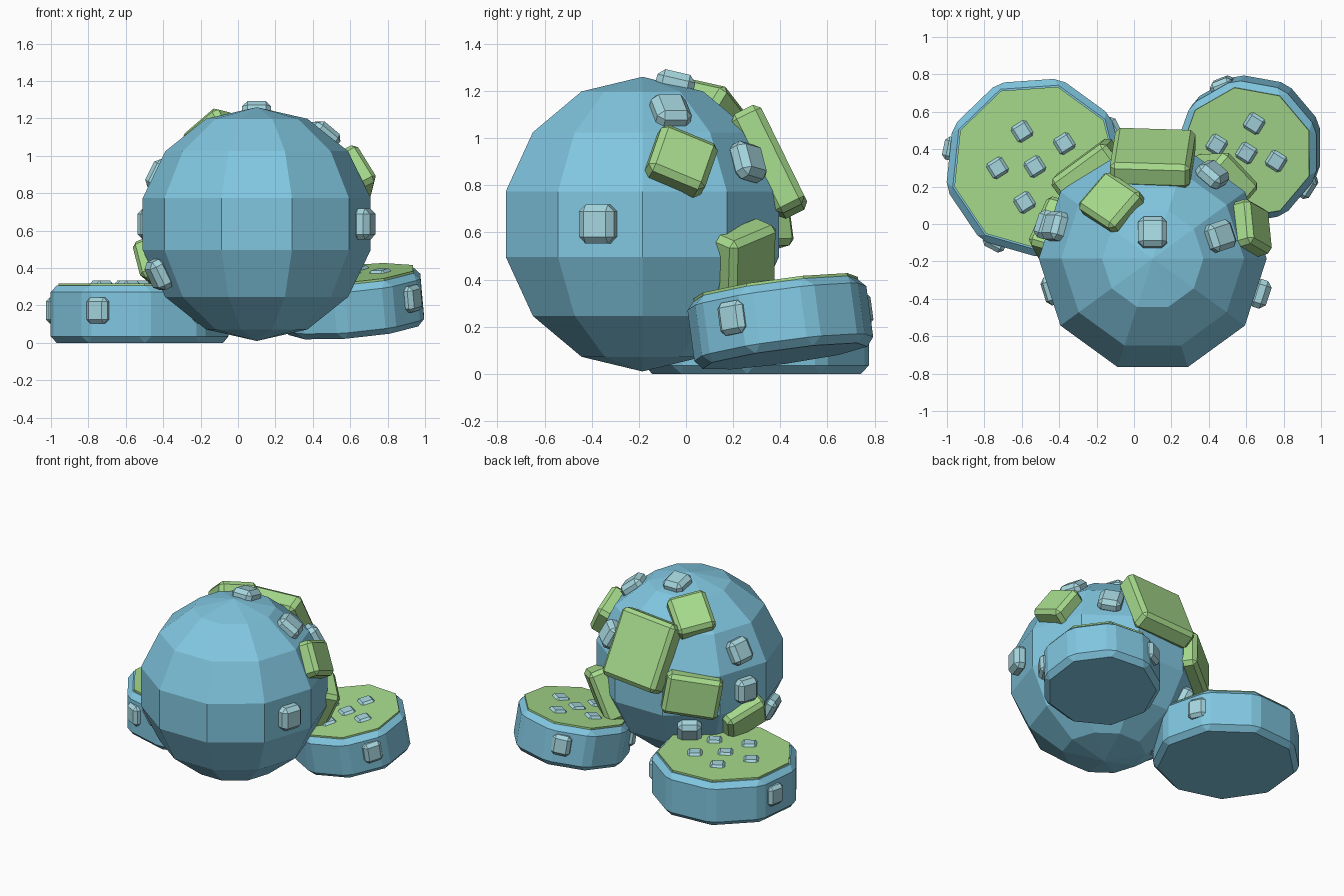
import bpy, bmesh
from math import radians, sin, cos
from mathutils import Vector, Matrix

if "Cube" in bpy.data.objects:
    bpy.data.objects.remove(bpy.data.objects["Cube"])


def material(name, rgb):
    m = bpy.data.materials.new(name)
    m.diffuse_color = (*rgb, 1)
    m.use_nodes = True
    m.node_tree.nodes["Principled BSDF"].inputs["Base Color"].default_value = m.diffuse_color
    return m


BLUE = material("blue", (0.22, 0.57, 0.75))
PALE = material("pale_blue", (0.38, 0.67, 0.73))
GREEN = material("green", (0.38, 0.70, 0.26))


def finish(bm, name, mat, matrix):
    me = bpy.data.meshes.new(name)
    bm.to_mesh(me)
    bm.free()
    me.materials.append(mat)
    ob = bpy.data.objects.new(name, me)
    ob.matrix_world = matrix
    bpy.context.collection.objects.link(ob)
    return ob


def bevel(bm, width):
    if width:
        bmesh.ops.bevel(bm, geom=bm.edges[:], offset=width, segments=1,
                        affect='EDGES', profile=0.5)


def block(name, size, matrix, mat, width):
    bm = bmesh.new()
    bmesh.ops.create_cube(bm, size=1)
    bmesh.ops.scale(bm, vec=size, verts=bm.verts)
    bevel(bm, width)
    return finish(bm, name, mat, matrix)


def disc(name, sides, radius, depth, first_angle, matrix, mat, width):
    bm = bmesh.new()
    bmesh.ops.create_cone(bm, cap_ends=True, segments=sides, radius1=radius,
                          radius2=radius, depth=depth)
    a0 = min(bm.verts, key=lambda v: (v.co - Vector((0, radius, v.co.z))).length).co
    turn = radians(first_angle) - Vector((1, 0)).angle_signed(a0.xy) * -1
    bmesh.ops.rotate(bm, verts=bm.verts, matrix=Matrix.Rotation(turn, 3, 'Z'))
    bevel(bm, width)
    return finish(bm, name, mat, matrix)


def outward(direction, radius, twist):
    """Frame with z along the direction, at the given distance."""
    d = Vector(direction).normalized()
    return (Matrix.Translation(d * radius) @ d.to_track_quat('Z', 'Y').to_matrix().to_4x4()
            @ Matrix.Rotation(radians(twist), 4, 'Z'))


# Round body
centre = Matrix.Translation((0.10, -0.185, 0.635))
bm = bmesh.new()
bmesh.ops.create_uvsphere(bm, u_segments=10, v_segments=7, radius=0.625)
bmesh.ops.rotate(bm, verts=bm.verts, matrix=Matrix.Rotation(radians(90), 3, 'Z'))
finish(bm, "body", BLUE, centre)

# Small raised blocks on the body: direction, distance, twist
studs = [((0, .14, .60), .615, 0), ((.36, .12, .48), .61, 0),
         ((.32, .45, .265), .61, -12), ((.58, -.19, 0), .605, 0),
         ((-.54, .18, .27), .605, 8), ((-.60, .19, 0), .605, 0),
         ((-.54, -.17, -.28), .61, 0), ((-.325, .467, -.27), .61, 0)]
for i, (d, r, t) in enumerate(studs):
    block(f"body_stud_{i}", (.155, .165, .095), centre @ outward(d, r, t), PALE, .028)

# Large green plates on the back of the body: direction, distance, size, twist
plates = [((0, .55, .27), .60, (.43, .47, .14), -4),
          ((-.23, .31, .51), .605, (.26, .28, .13), 16),
          ((-.37, .50, .02), .60, (.37, .28, .13), -10),
          ((.38, .44, -.19), .60, (.28, .36, .14), 18),
          ((-.55, .16, -.22), .60, (.30, .22, .13), 20),
          ((.53, .165, .27), .61, (.26, .24, .13), -25)]
for i, (d, r, s, t) in enumerate(plates):
    block(f"back_plate_{i}", s, centre @ outward(d, r, t), GREEN, .026)


def foot(name, matrix, radius, depth, angle, side_angles, ring_angles, ring_radius, twist):
    # Drum, green sole, raised blocks on the sole and around the rim
    disc(name, 9, radius, depth, angle, matrix, BLUE, .035)
    disc(name + "_sole", 9, radius * .905, .03, angle,
         matrix @ Matrix.Translation((0, 0, depth / 2 - .003)), GREEN, 0)
    spots = [(0, 0)] + [(ring_radius * cos(radians(a)), ring_radius * sin(radians(a)))
                        for a in ring_angles]
    for i, (x, y) in enumerate(spots):
        m = (matrix @ Matrix.Translation((x, y, depth / 2 + .004))
             @ Matrix.Rotation(radians(twist), 4, 'Z'))
        block(f"{name}_sole_stud_{i}", (.10, .10, .045), m, PALE, .016)
    for i, a in enumerate(side_angles):
        d = (cos(radians(a)), sin(radians(a)), 0)
        m = matrix @ Matrix.Translation((0, 0, .02)) @ outward(d, radius * .953, 0)
        block(f"{name}_rim_stud_{i}", (.125, .14, .065), m, PALE, .022)


# Left foot lies flat, right foot is smaller and tilted
foot("left_foot", Matrix.Translation((-.53, .307, .153)), .49, .306, 74,
     (242, 168, 26, 315), range(38, 398, 72), .20, 32)
tilt = Vector((-.09, -.135, 1)).to_track_quat('Z', 'Y').to_matrix()
n = tilt.col[2]
spin = Vector((0, 0, 1)).rotation_difference(n).to_matrix().to_4x4()
foot("right_foot", Matrix.Translation((.615, .40, .216)) @ spin, .395, .288, 100,
     (-32, 112, 215), range(75, 435, 90), .165, -32)
